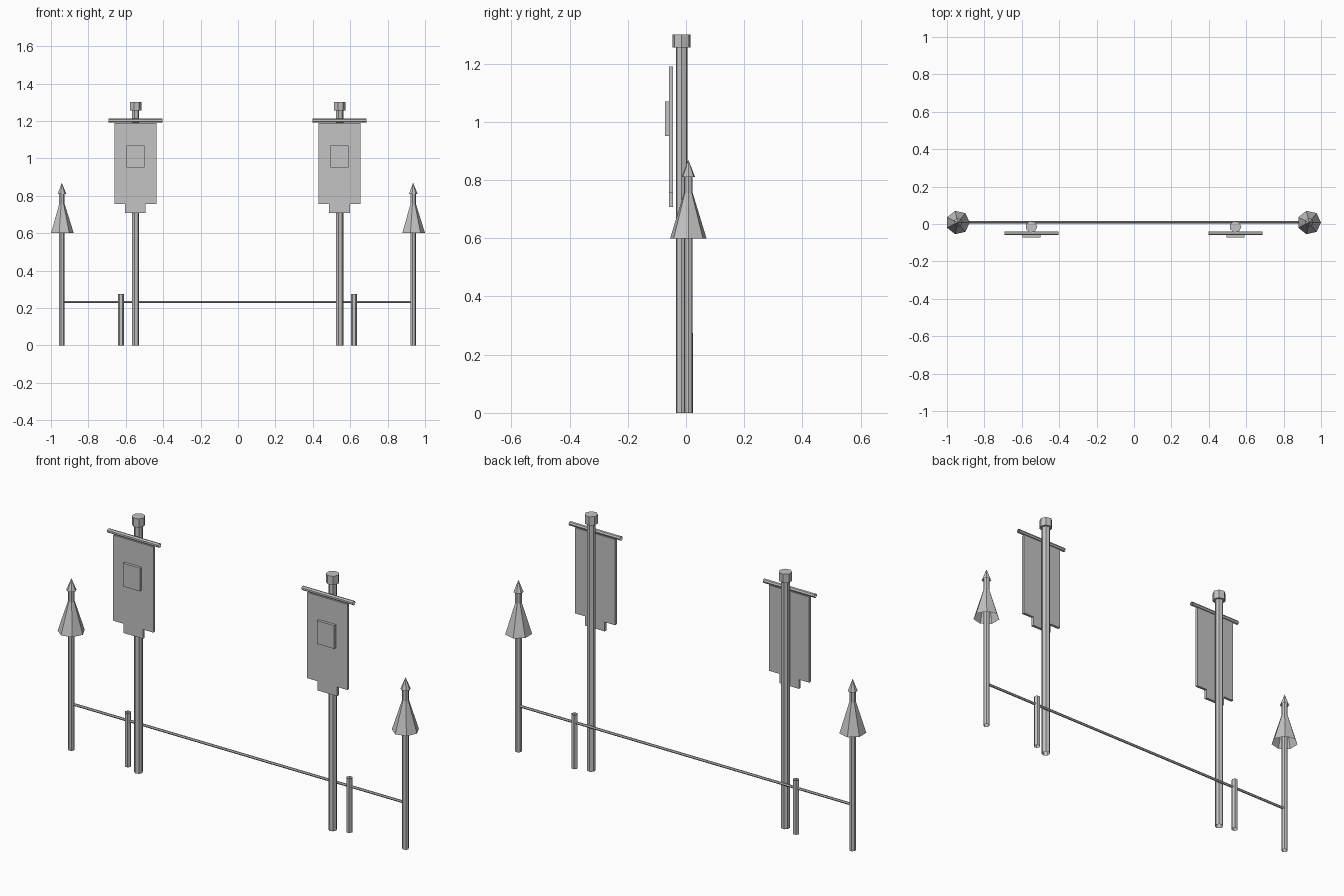
import bpy, bmesh, math
from mathutils import Matrix, Vector

if "Cube" in bpy.data.objects:
    bpy.data.objects.remove(bpy.data.objects["Cube"])

gray = bpy.data.materials.new("stone_gray")
gray.diffuse_color = (0.55, 0.55, 0.55, 1)
gray.use_nodes = True
gray.node_tree.nodes["Principled BSDF"].inputs["Base Color"].default_value = gray.diffuse_color


def finish(name, bm):
    bmesh.ops.recalc_face_normals(bm, faces=bm.faces)
    mesh = bpy.data.meshes.new(name)
    bm.to_mesh(mesh)
    bm.free()
    mesh.materials.append(gray)
    obj = bpy.data.objects.new(name, mesh)
    bpy.context.collection.objects.link(obj)
    return obj


def tube(name, a, b, r1, r2=None, sides=7, caps=False):
    """Faceted tube or cone running from a to b."""
    a, b = Vector(a), Vector(b)
    bm = bmesh.new()
    bmesh.ops.create_cone(bm, cap_ends=caps, segments=sides, radius1=r1,
                          radius2=r1 if r2 is None else r2, depth=(b - a).length)
    # first corner points along +x for upright parts
    ang = max((v.co for v in bm.verts), key=lambda c: c.xy.length)
    spin = Matrix.Rotation(-math.atan2(ang.y, ang.x), 4, 'Z')
    turn = (b - a).to_track_quat('Z', 'Y').to_matrix().to_4x4() if abs((b - a).x) > 0 else Matrix()
    bm.transform(Matrix.Translation((a + b) / 2) @ turn @ spin)
    bmesh.ops.remove_doubles(bm, verts=bm.verts, dist=1e-5)
    return finish(name, bm)


def slab(name, outline, y0, y1):
    """Flat panel: an x-z outline given depth along y."""
    bm = bmesh.new()
    face = bm.faces.new([bm.verts.new((x, y0, z)) for x, z in outline])
    ext = bmesh.ops.extrude_face_region(bm, geom=[face])
    moved = [g for g in ext["geom"] if isinstance(g, bmesh.types.BMVert)]
    bmesh.ops.translate(bm, verts=moved, vec=(0, y1 - y0, 0))
    return finish(name, bm)


MID = -0.003
for side, s in (("left", -1), ("right", 1)):
    # spear post with skirt cone and pointed tip
    x, y = MID + s * 0.939, 0.008
    tube(side + "_spear_post", (x, y, 0), (x, y, 0.815), 0.0155)
    tube(side + "_spear_skirt", (x, y, 0.60), (x, y, 0.76), 0.064, 0.014)
    tube(side + "_spear_tip", (x, y, 0.81), (x, y, 0.87), 0.024, 0.0)

    # short stake holding the rail
    x = MID + s * 0.6225
    tube(side + "_stake", (x, 0.01, 0), (x, 0.01, 0.275), 0.0155, sides=6)

    # banner pole and its cap
    x, y = MID + s * 0.5455, -0.015
    tube(side + "_banner_pole", (x, y, 0), (x, y, 1.26), 0.0205)
    tube(side + "_pole_cap", (x, y, 1.256), (x, y, 1.30), 0.0315, caps=True)

    # crossbar, hanging cloth with a lower tab, square emblem
    tube(side + "_crossbar", (x - 0.145, -0.05, 1.202), (x + 0.145, -0.05, 1.202), 0.0105)
    half = [(0.113, 1.19), (0.113, 0.755), (0.055, 0.755), (0.055, 0.708)]
    slab(side + "_banner_cloth",
         [(x + w, z) for w, z in half] + [(x - w, z) for w, z in reversed(half)],
         -0.058, -0.044)
    slab(side + "_emblem", [(x + w, z) for w, z in
         ((0.048, 1.07), (0.048, 0.952), (-0.048, 0.952), (-0.048, 1.07))], -0.072, -0.058)

# long low rail between the spear posts
tube("rail", (MID - 0.93, 0.01, 0.232), (MID + 0.93, 0.01, 0.232), 0.0065, sides=6)
